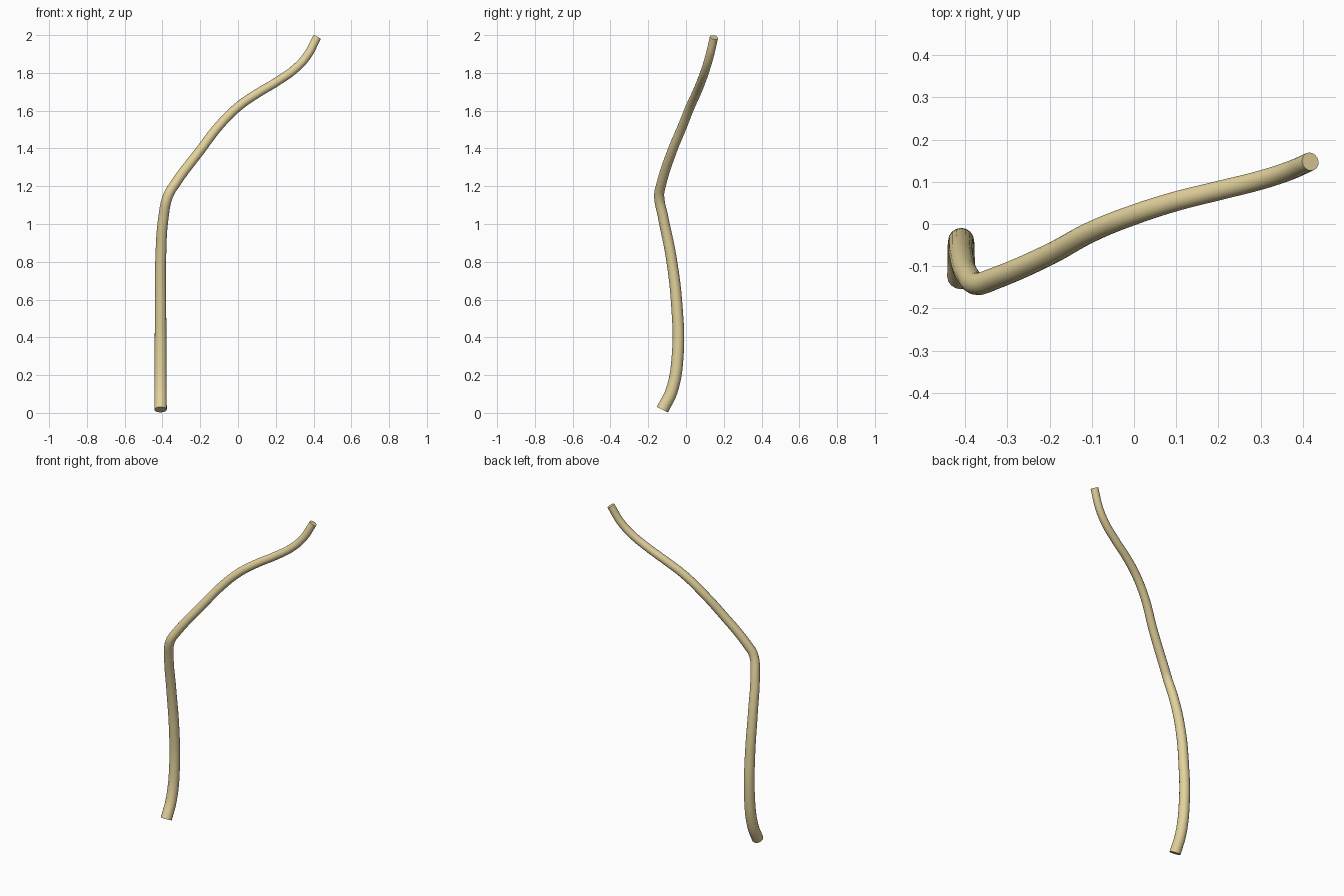
import bpy

cube = bpy.data.objects.get("Cube")
if cube:
    bpy.data.objects.remove(cube, do_unlink=True)

# Centre line of the bent stick, foot to tip
path = [
    (-0.41, -0.125, 0.017), (-0.41, -0.075, 0.12), (-0.41, -0.043, 0.32),
    (-0.41, -0.048, 0.56), (-0.409, -0.078, 0.82), (-0.394, -0.122, 1.04),
    (-0.37, -0.142, 1.15), (-0.335, -0.131, 1.21), (-0.2, -0.072, 1.39),
    (-0.1, -0.018, 1.52), (0, 0.022, 1.62), (0.1, 0.054, 1.69),
    (0.2, 0.079, 1.75), (0.3, 0.104, 1.82), (0.365, 0.125, 1.89),
    (0.418, 0.148, 1.988),
]
FOOT_RADIUS, TIP_RADIUS = 0.033, 0.022

# Tapered tube swept along the line
curve = bpy.data.curves.new("stick", "CURVE")
curve.dimensions = "3D"
curve.bevel_depth = 1
curve.bevel_resolution = 6
curve.resolution_u = 8
curve.use_fill_caps = True
spline = curve.splines.new("BEZIER")
spline.bezier_points.add(len(path) - 1)
for point, co in zip(spline.bezier_points, path):
    point.co = co
    point.handle_left_type = point.handle_right_type = "AUTO"
    point.radius = FOOT_RADIUS + (TIP_RADIUS - FOOT_RADIUS) * co[2] / 2

stick = bpy.data.objects.new("stick", curve)
bpy.context.collection.objects.link(stick)
bpy.ops.object.select_all(action="DESELECT")
stick.select_set(True)
bpy.context.view_layer.objects.active = stick
bpy.ops.object.convert(target="MESH")
stick = bpy.context.object
bpy.ops.object.mode_set(mode="EDIT")
bpy.ops.mesh.select_all(action="SELECT")
bpy.ops.mesh.remove_doubles(threshold=0.0001)
bpy.ops.mesh.normals_make_consistent(inside=False)
bpy.ops.object.mode_set(mode="OBJECT")
bpy.ops.object.shade_smooth_by_angle()

# Pale wood colour
wood = bpy.data.materials.new("pale_wood")
wood.use_nodes = True
color = (0.76, 0.64, 0.33, 1)
wood.diffuse_color = color
wood.node_tree.nodes["Principled BSDF"].inputs["Base Color"].default_value = color
stick.data.materials.clear()
stick.data.materials.append(wood)
